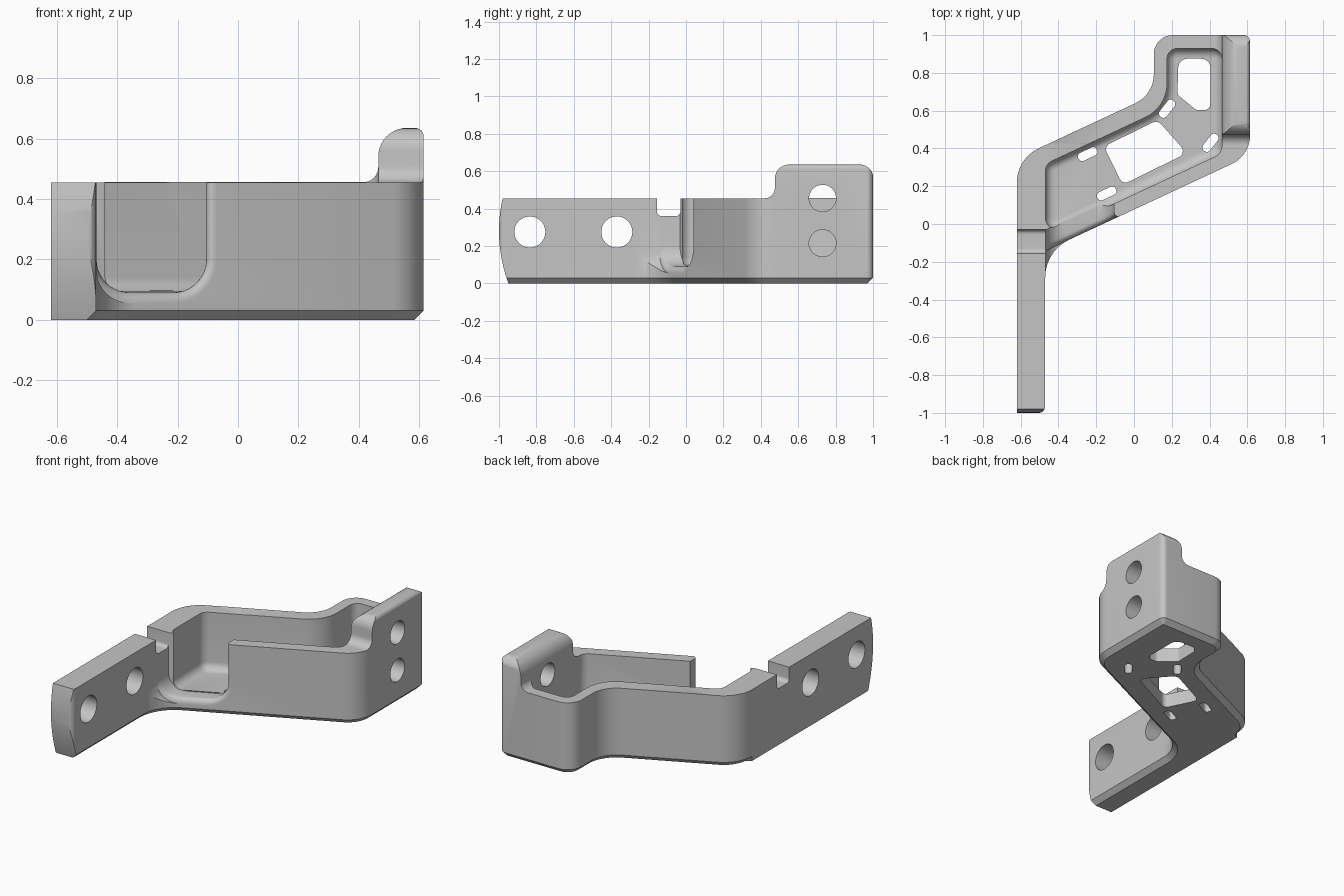
import bpy, bmesh, math
from mathutils import Vector

cube = bpy.data.objects.get("Cube")
if cube:
    bpy.data.objects.remove(cube, do_unlink=True)

SLOPE = 0.466  # rise of the diagonal walls


def rounded(corners, steps=10):
    """Closed 2D outline from (u, v, radius) corners."""
    out = []
    for i, (u, v, r) in enumerate(corners):
        p = Vector((u, v))
        if r == 0:
            out.append(p)
            continue
        a = (Vector(corners[i - 1][:2]) - p).normalized()
        b = (Vector(corners[(i + 1) % len(corners)][:2]) - p).normalized()
        half = a.angle(b) / 2
        centre = p + (a + b).normalized() * r / math.sin(half)
        reach = r / math.tan(half)
        start = (p + a * reach - centre).normalized()
        end = (p + b * reach - centre).normalized()
        out += [centre + start.slerp(end, k / steps).normalized() * r
                for k in range(steps + 1)]
    return out


def inset(ring, d):
    """Move a counter-clockwise outline inwards."""
    out = []
    for i, p in enumerate(ring):
        e1 = (p - ring[i - 1]).normalized()
        e2 = (ring[(i + 1) % len(ring)] - p).normalized()
        n1, n2 = Vector((-e1.y, e1.x)), Vector((-e2.y, e2.x))
        out.append(p + (n1 + n2) * d / (1 + n1.dot(n2)))
    return out


def loft(name, rings):
    """Capped solid through matching 3D rings."""
    bm = bmesh.new()
    rows = [[bm.verts.new(p) for p in ring] for ring in rings]
    n = len(rows[0])
    for low, high in zip(rows, rows[1:]):
        for i in range(n):
            j = (i + 1) % n
            bm.faces.new((low[i], low[j], high[j], high[i]))
    bm.faces.new(rows[0])
    bm.faces.new(rows[-1])
    bmesh.ops.recalc_face_normals(bm, faces=bm.faces)
    mesh = bpy.data.meshes.new(name)
    bm.to_mesh(mesh)
    bm.free()
    obj = bpy.data.objects.new(name, mesh)
    bpy.context.collection.objects.link(obj)
    return obj


def flat(ring, z):
    return [(p.x, p.y, z) for p in ring]


def prism_x(name, ring, x0, x1):
    return loft(name, [[(x, p.x, p.y) for p in ring] for x in (x0, x1)])


def prism_y(name, ring, y0, y1):
    return loft(name, [[(p.x, y, p.y) for p in ring] for y in (y0, y1)])


def combine(target, tool, operation="DIFFERENCE"):
    tool.hide_render = True
    mod = target.modifiers.new("cut", "BOOLEAN")
    mod.operation, mod.solver, mod.object = operation, "EXACT", tool
    bpy.context.view_layer.objects.active = target
    bpy.ops.object.modifier_apply(modifier=mod.name)
    bpy.data.objects.remove(tool, do_unlink=True)


def front_line(x):
    return 0.0766 + SLOPE * x


def back_line(x):
    return 0.636 + SLOPE * x


# Body outline with a chamfered underside, except along the straight left edge
left, right, inner = -0.62, 0.615, -0.469
outline = rounded([
    (left, -1, 0), (-0.47, -1, 0.035), (-0.47, front_line(-0.47), 0.22),
    (right, front_line(right), 0.17), (right, 1, 0.035), (0.105, 1, 0.1),
    (0.105, back_line(0.105), 0.17), (left, back_line(left), 0.2)])
base = inset(outline, 0.03)
for p, q in zip(outline, base):
    if p.x < left + 0.001:
        q.x = left
bracket = loft("bracket", [flat(base, 0), flat(outline, 0.03), flat(outline, 0.7)])

# Side silhouette: bowed arm end, notch and raised tab
bow = [(-1 + 0.64 * (z - 0.28) ** 2, z, 0)
       for z in [0.455 - 0.505 * k / 14 for k in range(15)]]
side = rounded(bow + [
    (1.001, -0.05, 0), (1.001, 0.635, 0.07), (0.475, 0.635, 0.075),
    (0.475, 0.455, 0.055), (-0.03, 0.455, 0), (-0.03, 0.36, 0.025),
    (-0.155, 0.36, 0.025), (-0.155, 0.455, 0)])
combine(bracket, prism_x("side_shape", side, -0.8, 0.8), "INTERSECT")

# Front silhouette: tab only over the right wall
front = rounded([
    (-0.7, -0.06, 0), (0.616, -0.06, 0), (0.616, 0.636, 0.03),
    (0.465, 0.636, 0.095), (0.465, 0.456, 0.05), (-0.7, 0.456, 0)])
combine(bracket, prism_y("front_shape", front, -1.2, 1.2), "INTERSECT")

# Pocket with a filleted floor
pocket = rounded([
    (inner, front_line(inner) + 0.08, 0.06), (0.465, front_line(0.465) + 0.08, 0.06),
    (0.465, 0.93, 0.056), (0.175, 0.93, 0.056),
    (0.175, back_line(0.175) - 0.1, 0.2), (inner, back_line(inner) - 0.1, 0.06)])
fillet, floor = 0.05, 0.09
levels = [k * math.pi / 12 for k in range(7)]
rings = [flat(inset(pocket, fillet * (1 - math.sin(a))),
              floor + fillet * (1 - math.cos(a))) for a in levels]
combine(bracket, loft("pocket", rings + [flat(pocket, 0.9)]))

# Front opening, flared to round its outer edge
flare = 0.035
depths = [(flare * (1 - math.cos(a)), flare * (1 - math.sin(a))) for a in levels]
rings = []
for depth, grow in [(-0.25, flare)] + depths + [(0.11, 0)]:
    bottom, edge = floor + 0.0005 - grow, grow - 0.105
    ring = rounded([(inner, bottom, 0.11), (edge, bottom, 0.11 + grow),
                    (edge, 0.8, 0), (inner, 0.8, 0)])
    rings.append([(p.x, front_line(p.x) + depth, p.y) for p in ring])
combine(bracket, loft("opening", rings))

# Bolt holes through the arm and the tab
for x, y, z, r in [(-0.55, -0.835, 0.275, 0.083), (-0.55, -0.37, 0.275, 0.083),
                   (0.55, 0.73, 0.455, 0.072), (0.55, 0.73, 0.215, 0.072)]:
    ring = [Vector((y + r * math.cos(a), z + r * math.sin(a)))
            for a in [k * math.tau / 40 for k in range(40)]]
    combine(bracket, prism_x("bolt_hole", ring, x - 0.15, x + 0.15))

# Floor windows
windows = [
    [(-0.16, 0.41, 0.035), (-0.06, 0.208, 0.035), (0.28, 0.375, 0.035), (0.125, 0.55, 0.04)],
    [(0.235, 0.875, 0.05), (0.23, 0.685, 0.03), (0.33, 0.603, 0.03),
     (0.405, 0.603, 0.035), (0.405, 0.875, 0.05)]]
for corners in windows:
    ring = rounded(corners)
    combine(bracket, loft("window", [flat(ring, -0.1), flat(ring, 0.2)]))

# Small floor slots
for x, y, angle in [(-0.245, 0.37, 25), (-0.145, 0.162, 25),
                    (0.175, 0.61, 52), (0.405, 0.43, 52)]:
    along = Vector((math.cos(math.radians(angle)), math.sin(math.radians(angle))))
    across = Vector((-along.y, along.x))
    ring = [Vector((x, y)) + along * p.x + across * p.y for p in rounded(
        [(-0.054, -0.023, 0.02), (0.054, -0.023, 0.02),
         (0.054, 0.023, 0.02), (-0.054, 0.023, 0.02)], 5)]
    combine(bracket, loft("slot", [flat(ring, -0.1), flat(ring, 0.25)]))

# Single grey finish
grey = bpy.data.materials.new("grey")
grey.use_nodes = True
colour = (0.56, 0.56, 0.56, 1)
grey.diffuse_color = colour
grey.node_tree.nodes["Principled BSDF"].inputs["Base Color"].default_value = colour
bracket.data.materials.clear()
bracket.data.materials.append(grey)
for face in bracket.data.polygons:
    face.material_index = 0

bpy.ops.object.select_all(action="DESELECT")
bracket.select_set(True)
bpy.context.view_layer.objects.active = bracket
bpy.ops.object.shade_smooth_by_angle(angle=math.radians(30))
